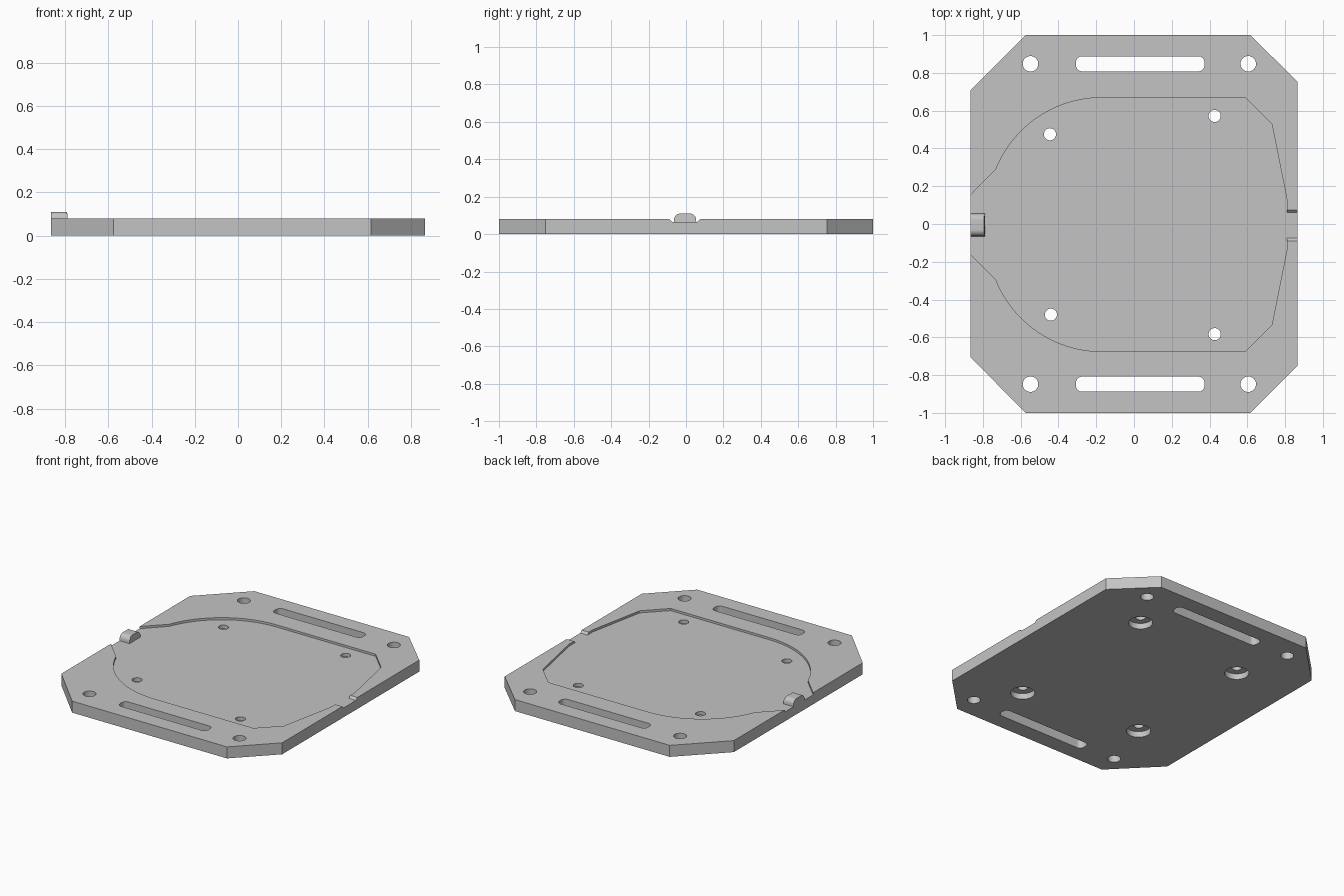
import bpy, bmesh
from math import sin, cos, pi, atan2, hypot
from mathutils import Vector

cube = bpy.data.objects.get("Cube")
if cube:
    bpy.data.objects.remove(cube)

grey = bpy.data.materials.new("plain grey")
grey.use_nodes = True
grey.diffuse_color = (0.55, 0.55, 0.55, 1)
grey.node_tree.nodes["Principled BSDF"].inputs["Base Color"].default_value = grey.diffuse_color

THICK, FLOOR = 0.08, 0.065


def prism(name, points, offset):
    """Extrude a closed loop of 3D points along an offset."""
    bm = bmesh.new()
    face = bm.faces.new([bm.verts.new(p) for p in points])
    ext = bmesh.ops.extrude_face_region(bm, geom=[face])["geom"]
    moved = [v for v in ext if isinstance(v, bmesh.types.BMVert)]
    bmesh.ops.translate(bm, verts=moved, vec=Vector(offset))
    bmesh.ops.recalc_face_normals(bm, faces=bm.faces)
    mesh = bpy.data.meshes.new(name)
    bm.to_mesh(mesh)
    bm.free()
    mesh.materials.append(grey)
    obj = bpy.data.objects.new(name, mesh)
    bpy.context.collection.objects.link(obj)
    return obj


def flat(name, outline, z0, z1):
    return prism(name, [(x, y, z0) for x, y in outline], (0, 0, z1 - z0))


def arc(cx, cy, r, a0, a1, n):
    return [(cx + r * cos(a0 + (a1 - a0) * i / n),
             cy + r * sin(a0 + (a1 - a0) * i / n)) for i in range(n + 1)]


def circle(cx, cy, r, n=48):
    return arc(cx, cy, r, 0, 2 * pi, n)[:-1]


# Plate with clipped corners
plate = flat("base_plate", [(-0.575, -1), (0.615, -1), (0.865, -0.75), (0.865, 0.755),
                            (0.615, 1), (-0.575, 1), (-0.865, 0.71), (-0.865, -0.705)], 0, THICK)


def cut(cutter):
    cutter.hide_render = True
    mod = plate.modifiers.new("cut", "BOOLEAN")
    mod.operation, mod.solver, mod.object = "DIFFERENCE", "EXACT", cutter
    bpy.context.view_layer.objects.active = plate
    bpy.ops.object.modifier_apply(modifier=mod.name)
    bpy.data.objects.remove(cutter)


# Shallow pocket, open at the right edge, mirrored front to back
cx, cy, r = -0.17, 0.067, 0.605
a_end = atan2(0.29 - cy, -0.73 - cx)
half = [(0.81, 0.13), (0.73, 0.532), (0.59, cy + r)]
half += arc(cx, cy, r, pi / 2, a_end, 20)
half += [(-0.865, 0.157), (-0.9, 0.157)]
outline = half + [(x, -y) for x, y in reversed(half)]
cut(flat("pocket_cutter", [(x, y - 0.003) for x, y in outline], FLOOR, 0.2))

# Sloped-sided channel from the pocket to the left edge
cut(prism("channel_cutter", [(0.78, -0.075, FLOOR), (0.78, 0.06, FLOOR),
                             (0.78, 0.09, 0.095), (0.78, -0.105, 0.095)], (0.15, 0, 0)))

# Corner holes and long slots
for side in (1, -1):
    y = 0.848 * side
    for x in (-0.548, 0.605):
        cut(flat("hole_cutter", circle(x, y, 0.041), -0.1, 0.2))
    slot = []
    for k, (sx, sy) in enumerate([(1, 1), (-1, 1), (-1, -1), (1, -1)]):
        slot += arc(0.033 + sx * 0.308, y + sy * 0.008, 0.032,
                    k * pi / 2, (k + 1) * pi / 2, 8)
    cut(flat("slot_cutter", slot, -0.1, 0.2))

# Screw holes, counterbored from below
for x, y in [(-0.445, 0.475), (0.427, 0.572), (-0.44, -0.48), (0.427, -0.583)]:
    cut(flat("screw_cutter", circle(x, y, 0.032), -0.1, 0.2))
    cut(flat("counterbore_cutter", circle(x, y, 0.077), -0.1, 0.04))

# Rounded cable ridge on the open edge of the pocket
ridge_half = [(0.06, 0.06), (0.06, FLOOR)] + [
    (0.025 + u, FLOOR + v) for u, v in arc(0, 0, 0.035, 0.25, pi / 2, 8)]
ridge_half = [(u, min(v * 1.0 + 0.01 * (v > FLOOR), 0.11)) for u, v in ridge_half]
profile = ridge_half + [(-u, v) for u, v in reversed(ridge_half)]
ridge = prism("cable_ridge", [(-0.865, y - 0.005, z) for y, z in profile], (0.077, 0, 0))
for v in ridge.data.vertices:
    if v.co.x > -0.8 and v.co.z > 0.1:
        v.co.x -= 0.005

# Smooth round walls, keep edges sharp
for obj in (plate, ridge):
    bpy.ops.object.select_all(action="DESELECT")
    obj.select_set(True)
    bpy.context.view_layer.objects.active = obj
    bpy.ops.object.shade_smooth_by_angle(angle=0.5)
